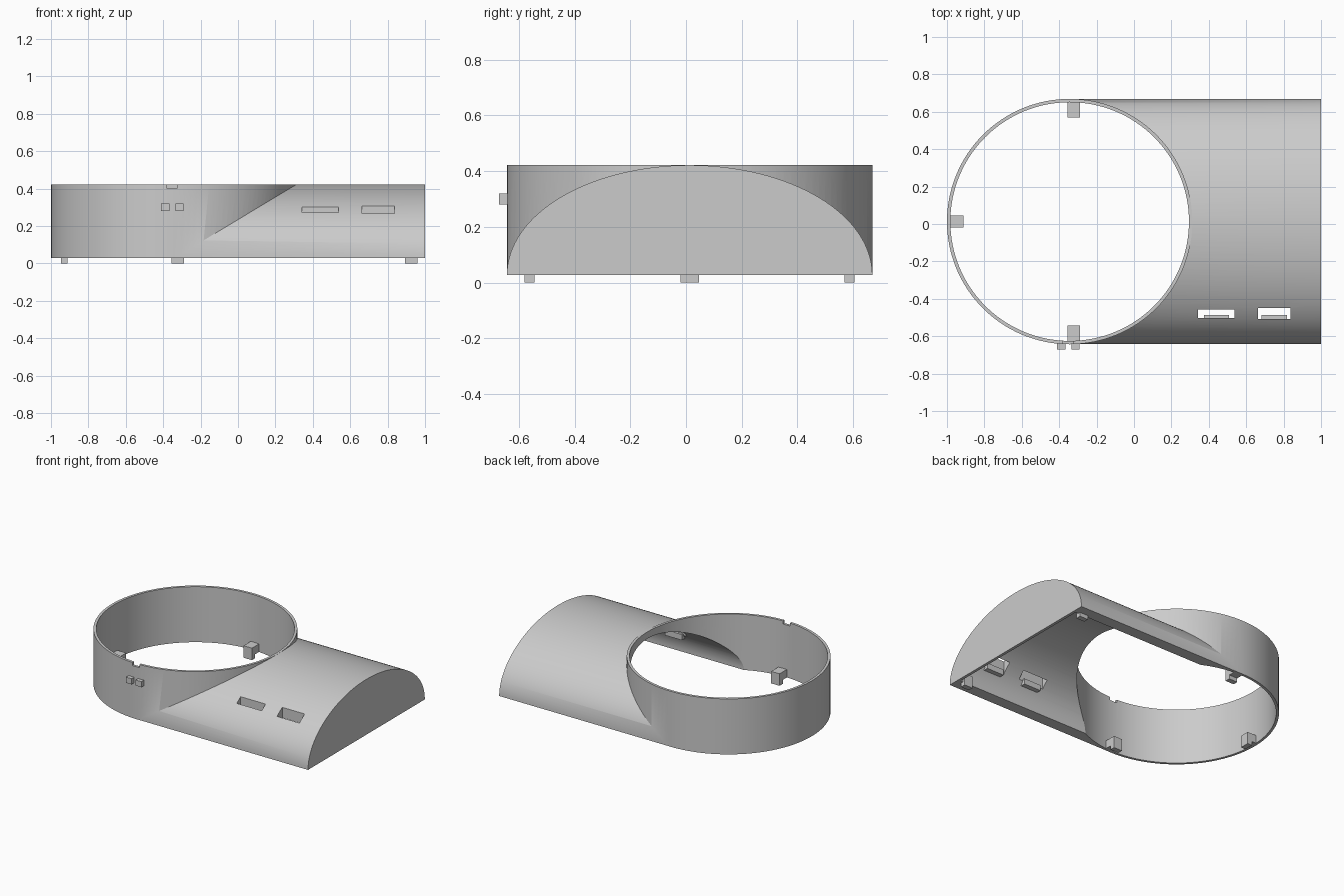
import bpy, math

if "Cube" in bpy.data.objects:
    bpy.data.objects.remove(bpy.data.objects["Cube"])

CX, CY = -0.344, 0.013      # collar axis
R, WALL = 0.656, 0.018
BASE, TOP = 0.028, 0.422

grey = bpy.data.materials.new("plain grey")
grey.use_nodes = True
colour = (0.6, 0.6, 0.6, 1)
grey.diffuse_color = colour
grey.node_tree.nodes["Principled BSDF"].inputs["Base Color"].default_value = colour


def prism(name, profile, axis, a, b):
    """Extrude a closed outline along x or z from a to b."""
    place = (lambda p, t: (t, p[0], p[1])) if axis == "x" else (lambda p, t: (p[0], p[1], t))
    n = len(profile)
    verts = [place(p, a) for p in profile] + [place(p, b) for p in profile]
    faces = [[i, (i + 1) % n, (i + 1) % n + n, i + n] for i in range(n)]
    faces += [list(reversed(range(n))), list(range(n, 2 * n))]
    mesh = bpy.data.meshes.new(name)
    mesh.from_pydata(verts, [], faces)
    mesh.materials.append(grey)
    obj = bpy.data.objects.new(name, mesh)
    bpy.context.collection.objects.link(obj)
    return obj


def box(name, x, y, z):
    return prism(name, [(x[0], y[0]), (x[1], y[0]), (x[1], y[1]), (x[0], y[1])], "z", *z)


def circle(r, n=128):
    return [(CX + r * math.cos(2 * math.pi * i / n), CY + r * math.sin(2 * math.pi * i / n))
            for i in range(n)]


def arch(w, h, n=64):
    return [(CY + w * math.cos(math.pi * i / n), BASE + h * math.sin(math.pi * i / n))
            for i in range(n + 1)]


def combine(target, tool, operation):
    mod = target.modifiers.new(operation, "BOOLEAN")
    mod.operation, mod.object, mod.solver = operation, tool, "EXACT"
    bpy.context.view_layer.objects.active = target
    bpy.ops.object.modifier_apply(modifier=mod.name)
    bpy.data.objects.remove(tool)


# Hollow shell: thin round collar joined to a thick-walled arched housing
shell = prism("shell", circle(R), "z", BASE, TOP)
combine(shell, prism("housing", arch(R - 0.0005, TOP - BASE - 0.0005), "x", CX, 1), "UNION")
combine(shell, prism("collar_bore", circle(R - WALL), "z", -0.1, 0.6), "DIFFERENCE")
inner_w, inner_h = 0.573, 0.346
bore = arch(inner_w, inner_h) + [(CY - inner_w, -0.1), (CY + inner_w, -0.1)]
combine(shell, prism("housing_bore", bore, "x", CX, 0.98), "DIFFERENCE")

# Rim notch and the two slots sunk straight down through the sloping side
combine(shell, box("notch", (-0.38, -0.325), (-0.7, -0.55), (0.4, 0.5)), "DIFFERENCE")
slots = [((0.342, 0.538), (-0.502, -0.458)), ((0.662, 0.838), (-0.508, -0.448))]
for x, y in slots:
    combine(shell, box("slot", x, y, (0.1, 0.5)), "DIFFERENCE")

bpy.ops.object.select_all(action="DESELECT")
shell.select_set(True)
bpy.context.view_layer.objects.active = shell
bpy.ops.object.shade_smooth_by_angle(angle=math.radians(25))

# Ledges under the slots
for i, (x, y) in enumerate(slots):
    mid = (x[0] + x[1]) / 2
    box(f"slot_ledge_{i + 1}", (mid - 0.067, mid + 0.067), (-0.52, -0.487), (0.15, 0.19))

# Pair of small clips on the front of the collar
for side, x in (("right", -0.389), ("left", -0.313)):
    box(f"clip_{side}", (x - 0.022, x + 0.022), (-0.67, -0.63), (0.28, 0.32))


# Snap tabs: a block on the wall with a lip reaching below the base
def tab(name, x, y, dx, dy):
    def span(c, d, near, far):
        return sorted((c + d * near, c + d * far)) if d else (c - 0.033, c + 0.033)
    box(name + "_block", span(x, dx, -0.01, 0.076), span(y, dy, -0.01, 0.076), (BASE, 0.085))
    box(name + "_lip", span(x, dx, 0.04, 0.076), span(y, dy, 0.04, 0.076), (0, BASE))


tab("collar_tab_right", CX - 0.643, CY, 1, 0)
for side, d in (("front", 1), ("back", -1)):
    y = CY - d * 0.632
    tab("collar_tab_" + side, -0.322, y, 0, d)
    tab("housing_tab_" + side, 0.926, y, 0, d)
